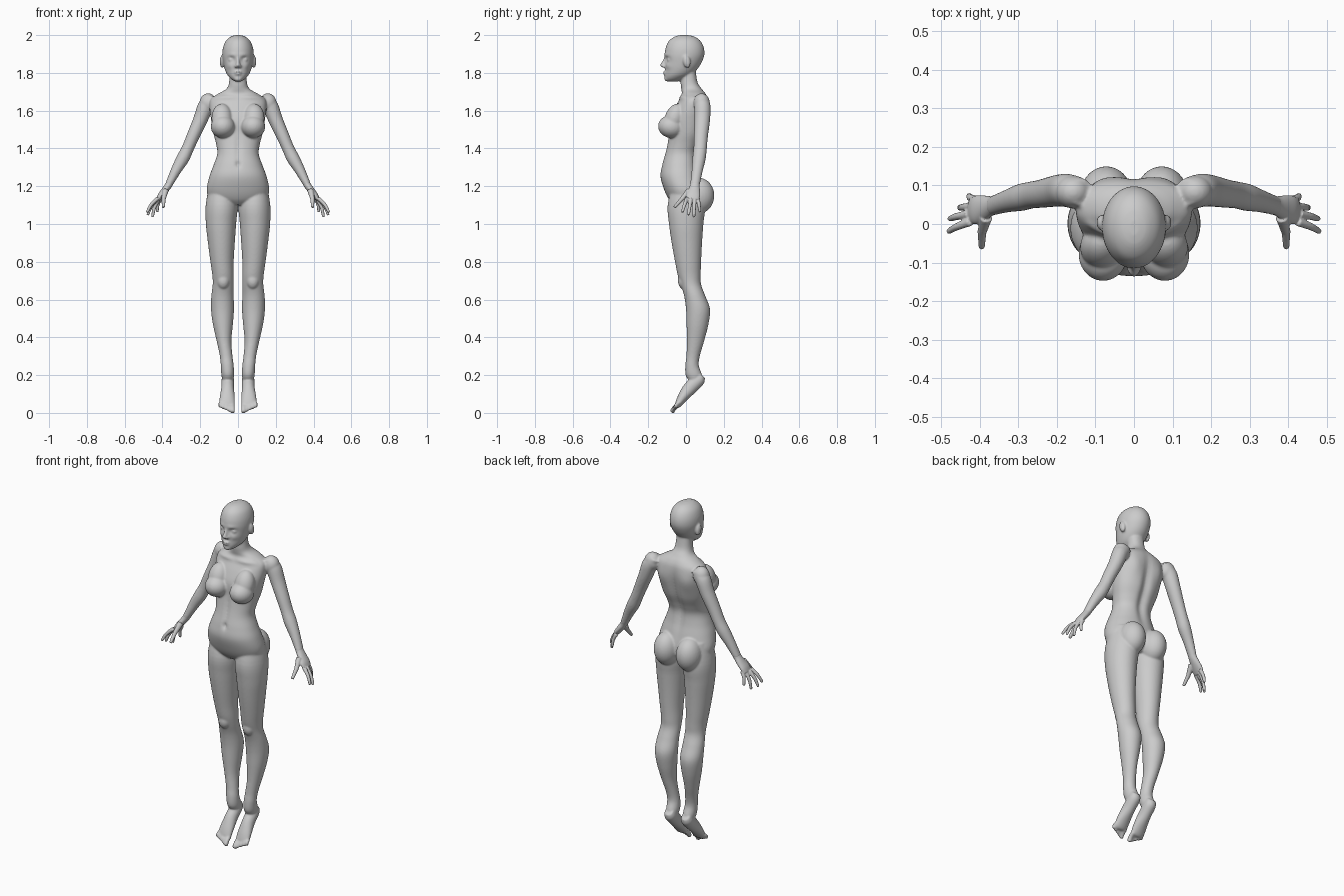
import bpy, bmesh, math
from mathutils import Vector, Matrix

default_cube = bpy.data.objects.get("Cube")
if default_cube:
    bpy.data.objects.remove(default_cube, do_unlink=True)

clay = bpy.data.materials.new("light grey clay")
clay.use_nodes = True
clay.diffuse_color = (0.6, 0.6, 0.6, 1)
clay.node_tree.nodes["Principled BSDF"].inputs["Base Color"].default_value = clay.diffuse_color


def spline(rows, steps):
    """Smoothly interpolate rows of numbers, passing through each of them."""
    result = []
    for i in range(len(rows) - 1):
        before, start = rows[max(i - 1, 0)], rows[i]
        end, after = rows[i + 1], rows[min(i + 2, len(rows) - 1)]
        for step in range(steps):
            t = step / steps
            result.append([b + t * ((c - a) / 2 + t * ((a - 2.5 * b + 2 * c - d / 2)
                           + t * (1.5 * (b - c) + (d - a) / 2)))
                           for a, b, c, d in zip(before, start, end, after)])
    result.append(rows[-1])
    return result


def loft(bm, rows, axis=(0, 0, 1), side=1, segments=40, steps=5, power=1.0):
    """Skin elliptical sections (x, y, z, width radius, depth radius) across an axis."""
    axis = Vector(axis).normalized()
    across = Vector((0, 1, 0)).cross(axis).normalized()
    deep = axis.cross(across)
    rings = []
    for x, y, z, wide, depth in spline(rows, steps):
        ring = []
        for k in range(segments):
            angle = math.tau * k / segments
            c, s = math.cos(angle), math.sin(angle)
            c, s = math.copysign(abs(c) ** power, c), math.copysign(abs(s) ** power, s)
            p = Vector((x, y, z)) + across * c * wide + deep * s * depth
            ring.append(bm.verts.new((p.x * side, p.y, p.z)))
        rings.append(ring)
    for low, high in zip(rings, rings[1:]):
        for k in range(segments):
            n = (k + 1) % segments
            bm.faces.new((low[k], low[n], high[n], high[k]))
    bm.faces.new(rings[0])
    bm.faces.new(rings[-1])
    return [v for ring in rings for v in ring]


def column(bm, rows, **options):
    """Loft level sections given as z, left x, right x, front y, back y."""
    return loft(bm, [((a + b) / 2, (f + r) / 2, z, (b - a) / 2, (r - f) / 2)
                     for z, a, b, f, r in rows], **options)


def limb(bm, start, end, r_start, r_end, side=1, bend=(0, 0, 0)):
    """Short rounded digit with a bend in the middle."""
    start, end = Vector(start), Vector(end)
    middle = (start + end) / 2 + Vector(bend)
    mean = (r_start + r_end) / 2
    near_tip = end.lerp(middle, 0.12)
    rows = [(*start, r_start, r_start), (*middle, mean, mean),
            (*near_tip, r_end, r_end), (*end, r_end / 2, r_end / 2)]
    loft(bm, rows, end - start, side, segments=14, steps=4)


def blob(bm, centre, radii, side=1, tilt=0):
    x, y, z = centre
    matrix = (Matrix.Translation((x * side, y, z)) @ Matrix.Rotation(tilt, 4, 'X')
              @ Matrix.Diagonal((*radii, 1)))
    bmesh.ops.create_uvsphere(bm, u_segments=28, v_segments=18, radius=1, matrix=matrix)


def sculpt(verts, back, x, z, push, width, height):
    """Push a soft mirrored bump out of, or into, the front or back."""
    middle = sum(v.co.y for v in verts) / len(verts)
    for v in verts:
        if (v.co.y > middle) == back:
            fall = ((abs(v.co.x) - x) / width) ** 2 + ((v.co.z - z) / height) ** 2
            v.co.y += push * math.exp(-fall) * (1 if back else -1)


def skin(name, bm, voxel, iterations):
    """Fuse overlapping forms into one smooth surface."""
    bmesh.ops.recalc_face_normals(bm, faces=bm.faces)
    mesh = bpy.data.meshes.new(name)
    bm.to_mesh(mesh)
    bm.free()
    mesh.materials.append(clay)
    obj = bpy.data.objects.new(name, mesh)
    bpy.context.collection.objects.link(obj)
    remesh = obj.modifiers.new("fuse", 'REMESH')
    remesh.mode = 'VOXEL'
    remesh.voxel_size = voxel
    remesh.use_smooth_shade = True
    smooth = obj.modifiers.new("soften", 'SMOOTH')
    smooth.factor = 0.5
    smooth.iterations = iterations


body = bmesh.new()

# Torso and neck: z, half width, front, back
torso_rows = [(1.82, .042, -.02, .05), (1.75, .047, -.028, .062), (1.715, .062, -.025, .085),
              (1.69, .105, -.022, .105), (1.66, .145, -.035, .118), (1.61, .15, -.062, .122),
              (1.55, .142, -.085, .115), (1.48, .13, -.09, .1), (1.42, .115, -.1, .075),
              (1.37, .11, -.112, .06), (1.31, .13, -.128, .065), (1.25, .152, -.135, .08),
              (1.18, .165, -.115, .095), (1.13, .145, -.09, .09), (1.1, .06, -.06, .06)]
torso = column(body, [(z, -w, w, f, b) for z, w, f, b in torso_rows], segments=72, power=.92)
sculpt(torso, True, 0, 1.45, -.018, .025, .17)       # spine groove
sculpt(torso, True, .085, 1.58, .01, .04, .06)       # shoulder blades
sculpt(torso, False, 0, 1.4, -.007, .014, .09)       # midline
sculpt(torso, False, 0, 1.315, -.014, .011, .014)    # navel
sculpt(torso, False, .07, 1.672, .01, .06, .011)     # collarbones

# Head
head_rows = [(2, .012, -.03, .01), (1.992, .038, -.06, .045), (1.97, .064, -.09, .076),
             (1.935, .079, -.107, .094), (1.895, .083, -.113, .097), (1.855, .078, -.112, .083),
             (1.82, .07, -.11, .06), (1.79, .057, -.112, .03), (1.768, .037, -.111, -.01),
             (1.755, .017, -.1, -.04)]
head = column(body, [(z, -w, w, f, b) for z, w, f, b in head_rows], segments=96, steps=8)
sculpt(head, False, .034, 1.871, -.015, .017, .014)  # eye sockets
sculpt(head, False, .045, 1.835, .005, .016, .014)   # cheekbones
sculpt(head, False, .03, 1.896, .004, .025, .009)    # brows
loft(body, [(0, -.1, 1.893, .007, .012), (0, -.112, 1.865, .008, .012),
            (0, -.121, 1.843, .012, .017), (0, -.116, 1.83, .013, .014)], segments=20)
for z, width in ((1.805, .021), (1.793, .018)):      # lips
    blob(body, (0, -.11, z), (width, .012, .005))
blob(body, (0, -.1, 1.768), (.021, .015, .013))      # chin

palm_start = (.368, .047, 1.205, .019, .025)
arm_rows = [(.135, .082, 1.672, .034, .036), (.17, .087, 1.625, .042, .043),
            (.2, .086, 1.55, .038, .041), (.238, .079, 1.465, .034, .037),
            (.266, .075, 1.4, .032, .035), (.293, .069, 1.345, .034, .035),
            (.33, .059, 1.28, .027, .029), palm_start]
leg_rows = [(1.22, .03, .15, -.07, .07), (1.1, .004, .171, -.097, .1), (1, .01, .17, -.09, .092),
            (.9, .017, .159, -.076, .085), (.8, .023, .146, -.058, .08),
            (.73, .023, .136, -.044, .078), (.68, .023, .134, -.028, .08),
            (.62, .023, .141, -.01, .102), (.55, .021, .143, 0, .127),
            (.47, .027, .133, .003, .119), (.38, .035, .113, .005, .096),
            (.3, .029, .096, .002, .073), (.25, .023, .091, -.004, .068),
            (.2, .02, .088, -.002, .085), (.165, .028, .08, .02, .08)]
foot_rows = [(.054, .082, .2, .024, .024), (.054, .066, .175, .033, .035),
             (.055, .02, .13, .034, .036), (.057, -.018, .082, .04, .027),
             (.058, -.042, .045, .041, .018), (.058, -.05, .033, .034, .01)]

for side in (1, -1):
    # Face details
    blob(body, (.034, -.088, 1.869), (.017, .012, .011), side)
    blob(body, (.01, -.117, 1.835), (.009, .011, .008), side)
    blob(body, (.084, .004, 1.86), (.013, .02, .034), side, tilt=.2)
    # Chest and hips
    blob(body, (.08, -.078, 1.515), (.064, .07, .06), side, tilt=-.15)
    blob(body, (.085, -.06, 1.56), (.055, .052, .08), side, tilt=-.35)
    blob(body, (.072, .067, 1.15), (.07, .083, .095), side)
    # Arm and shoulder
    loft(body, arm_rows, axis=(.2, -.03, -.43), side=side)
    blob(body, (.158, .083, 1.64), (.046, .043, .052), side)
    # Leg and kneecap
    column(body, leg_rows, side=side)
    blob(body, (.078, -.012, .7), (.034, .031, .045), side)
    # Foot and toes
    loft(body, foot_rows, axis=(0, -.14, -.17), side=side, steps=6)
    for i in range(5):
        x = .029 + i * .0165
        radius = .013 if i == 0 else .0095
        limb(body, (x, -.04, .042 + i * .003), (x, -.076 + i * .005, .002 + i * .007),
             radius, radius, side, bend=(0, -.004, .003))
skin("body", body, .005, 7)

# Hands: knuckle and tip of each finger
fingers = [((.424, .006, 1.137), (.482, -.02, 1.062)), ((.428, .026, 1.132), (.479, .013, 1.047)),
           ((.42, .045, 1.13), (.453, .042, 1.036)), ((.408, .062, 1.137), (.428, .074, 1.063))]
hands = bmesh.new()
for side in (1, -1):
    loft(hands, [(.355, .051, 1.23, .02, .025), palm_start, (.386, .043, 1.18, .018, .031),
                 (.408, .037, 1.152, .016, .037), (.423, .034, 1.13, .011, .033)],
         axis=(.2, -.03, -.3), side=side)
    for knuckle, tip in fingers:
        limb(hands, knuckle, tip, .0115, .0075, side, bend=(.006, 0, .004))
    limb(hands, (.384, .018, 1.178), (.395, -.025, 1.128), .017, .011, side)
    limb(hands, (.394, -.018, 1.136), (.395, -.062, 1.088), .012, .008, side)
skin("hands", hands, .003, 4)
